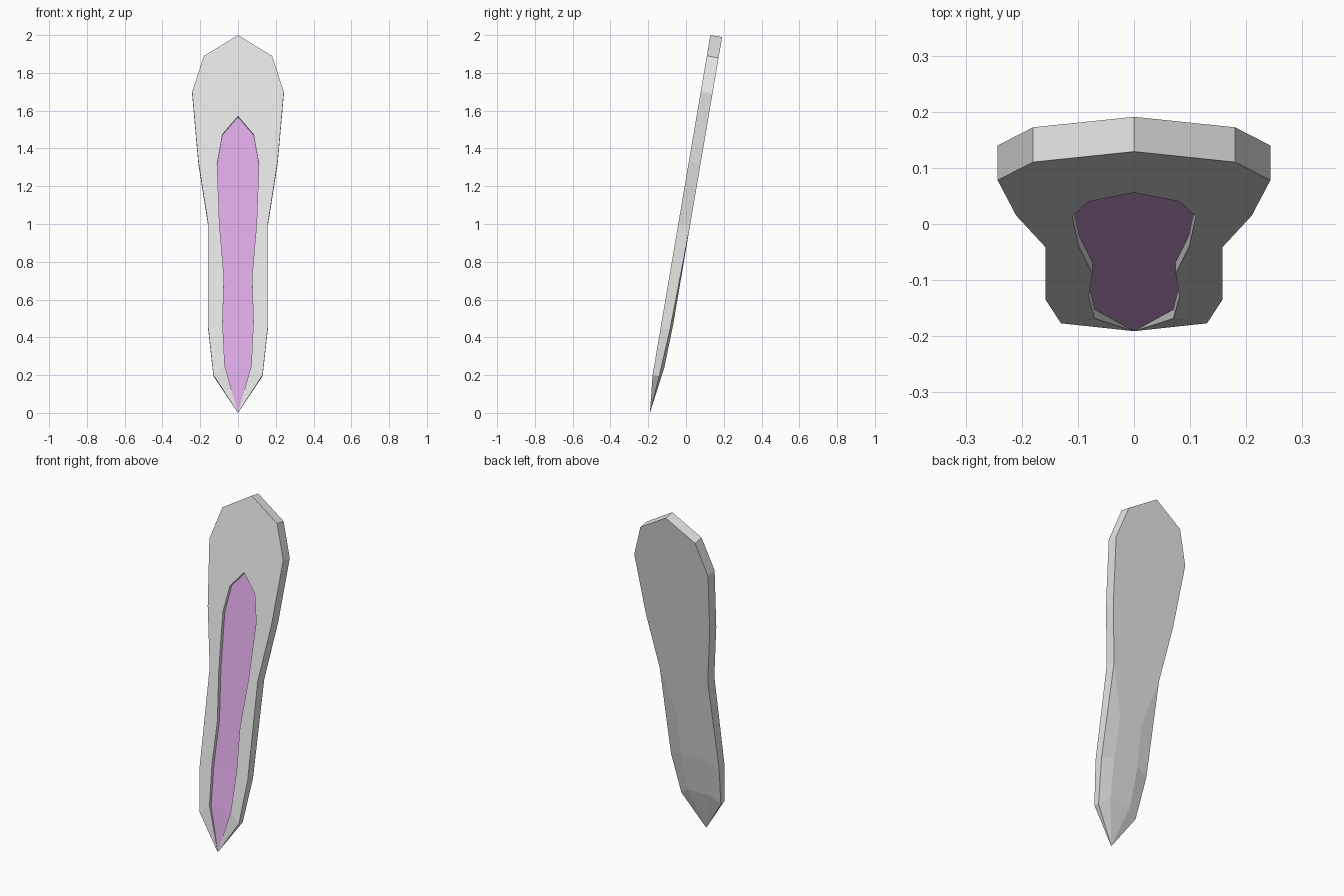
import bpy, bmesh

if "Cube" in bpy.data.objects:
    bpy.data.objects.remove(bpy.data.objects["Cube"])


def material(name, rgb):
    m = bpy.data.materials.new(name)
    m.diffuse_color = (*rgb, 1)
    m.use_nodes = True
    m.node_tree.nodes["Principled BSDF"].inputs["Base Color"].default_value = m.diffuse_color
    return m


def front_y(z):
    # leaning front plane, flattening slightly at the bottom tip
    return max(-0.19, 0.13 - 0.17 * (2 - z))


# half outlines (x, z) from the top point to the bottom tip
OUTER = [(0, 2.0), (0.18, 1.89), (0.243, 1.70), (0.21, 1.33),
         (0.158, 1.0), (0.158, 0.45), (0.13, 0.2), (0, 0)]
INNER = [(0, 1.57), (0.082, 1.475), (0.11, 1.32), (0.098, 1.0),
         (0.074, 0.72), (0.081, 0.48), (0.07, 0.25), (0, 0)]
# thickness behind the front plane at each level
RIM_DEPTH = [0.062] * 5 + [0.05, 0.035, 0]
CORE_DEPTH = [0.062] * 6 + [0.054, 0]
FLOOR_DEPTH = [0.02] * 6 + [0.016, 0]

bm = bmesh.new()


def ring(outline, depths):
    """Closed mirrored loop of vertices, pushed back along the slab normal."""
    pts = [(x, front_y(z) + d, z - 0.17 * d) for (x, z), d in zip(outline, depths)]
    pts += [(-x, y, z) for x, y, z in pts[-2:0:-1]]
    return [bm.verts.new(p) for p in pts]


def bridge(a, b):
    n = len(a)
    for i in range(n):
        j = (i + 1) % n
        bm.faces.new((a[i], a[j], b[j], b[i]))


def cap(r, mat):
    """Fill a mirrored loop with strips running left to right."""
    n = len(r)
    for i in range(n // 2):
        quad = [r[i], r[i + 1], r[(n - i - 1) % n], r[(n - i) % n]]
        f = bm.faces.new(list(dict.fromkeys(quad)))
        f.material_index = mat


zero = [0] * 8
rim_front = ring(OUTER, zero)
rim_back = ring(OUTER, RIM_DEPTH)
lip = ring(INNER, zero)
floor = ring(INNER, FLOOR_DEPTH)
core_back = ring(INNER, CORE_DEPTH)

bridge(rim_back, rim_front)   # outer edge
bridge(rim_front, lip)        # front border
bridge(lip, floor)            # recess wall
cap(floor, 1)                 # coloured recess floor
bridge(core_back, rim_back)   # back border
cap(core_back, 0)             # back centre

# all loops meet at the bottom tip
bmesh.ops.remove_doubles(bm, verts=bm.verts, dist=0.0005)
bmesh.ops.recalc_face_normals(bm, faces=bm.faces)

# centre the depth on y = 0
ys = [v.co.y for v in bm.verts]
mid = (min(ys) + max(ys)) / 2
for v in bm.verts:
    v.co.y -= mid

mesh = bpy.data.meshes.new("ear")
bm.to_mesh(mesh)
bm.free()
mesh.materials.append(material("light grey", (0.8, 0.8, 0.8)))
mesh.materials.append(material("inner pink", (0.745, 0.413, 0.807)))
bpy.context.collection.objects.link(bpy.data.objects.new("ear", mesh))
